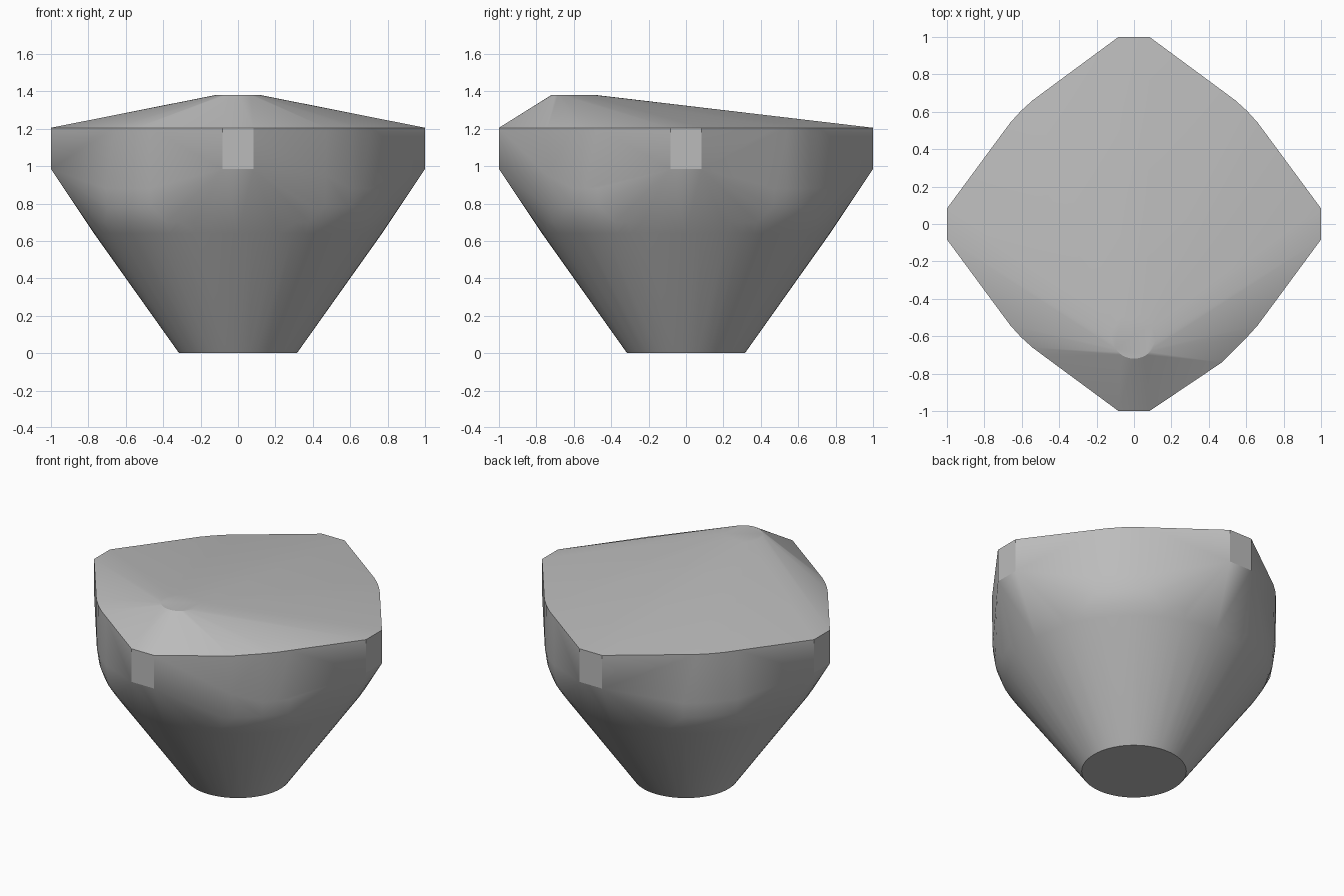
import bpy, bmesh, math

cube = bpy.data.objects.get("Cube")
if cube:
    bpy.data.objects.remove(cube, do_unlink=True)

# Matte grey shell
grey = bpy.data.materials.new("matte_grey")
grey.use_nodes = True
colour = (0.5, 0.5, 0.5, 1)
grey.diffuse_color = colour
grey.node_tree.nodes["Principled BSDF"].inputs["Base Color"].default_value = colour


def ring(bm, radius, z, y=0, sides=64):
    for i in range(sides):
        a = math.tau * i / sides
        bm.verts.new((radius * math.cos(a), y + radius * math.sin(a), z))


bm = bmesh.new()

# Round bowl: base, flaring wall, rounded shoulder, upright rim
for radius, z in [(0.315, 0), (0.77, 0.64), (0.808, 0.70), (0.838, 0.78),
                  (0.852, 0.88), (0.855, 1.205)]:
    ring(bm, radius, z)

# Small flat cap, set towards the front
ring(bm, 0.12, 1.38, y=-0.6, sides=32)

# Four upright pads on the sides
for side in (-1, 1):
    for across in (-0.083, 0.083):
        for z in (0.985, 1.205):
            bm.verts.new((side, across, z))
            bm.verts.new((across, side, z))

# Extra upright corner at the front
for z in (0.95, 1.205):
    bm.verts.new((0.47, -0.74, z))

# Stretch one tight skin over everything
hull = bmesh.ops.convex_hull(bm, input=bm.verts[:])
bmesh.ops.delete(bm, geom=[v for v in bm.verts if not v.link_faces], context='VERTS')
unused = set(hull["geom_interior"] + hull["geom_unused"])
bmesh.ops.delete(bm, geom=[v for v in bm.verts if v in unused], context='VERTS')
bmesh.ops.dissolve_limit(bm, angle_limit=math.radians(0.5),
                         verts=bm.verts[:], edges=bm.edges[:])
bmesh.ops.recalc_face_normals(bm, faces=bm.faces[:])

mesh = bpy.data.meshes.new("faceted_shell")
bm.to_mesh(mesh)
bm.free()
mesh.materials.append(grey)
shell = bpy.data.objects.new("faceted_shell", mesh)
bpy.context.collection.objects.link(shell)

# Smooth shading with a crisp rim, base and pads
bpy.ops.object.select_all(action='DESELECT')
shell.select_set(True)
bpy.context.view_layer.objects.active = shell
bpy.ops.object.shade_smooth_by_angle(angle=math.radians(30))
